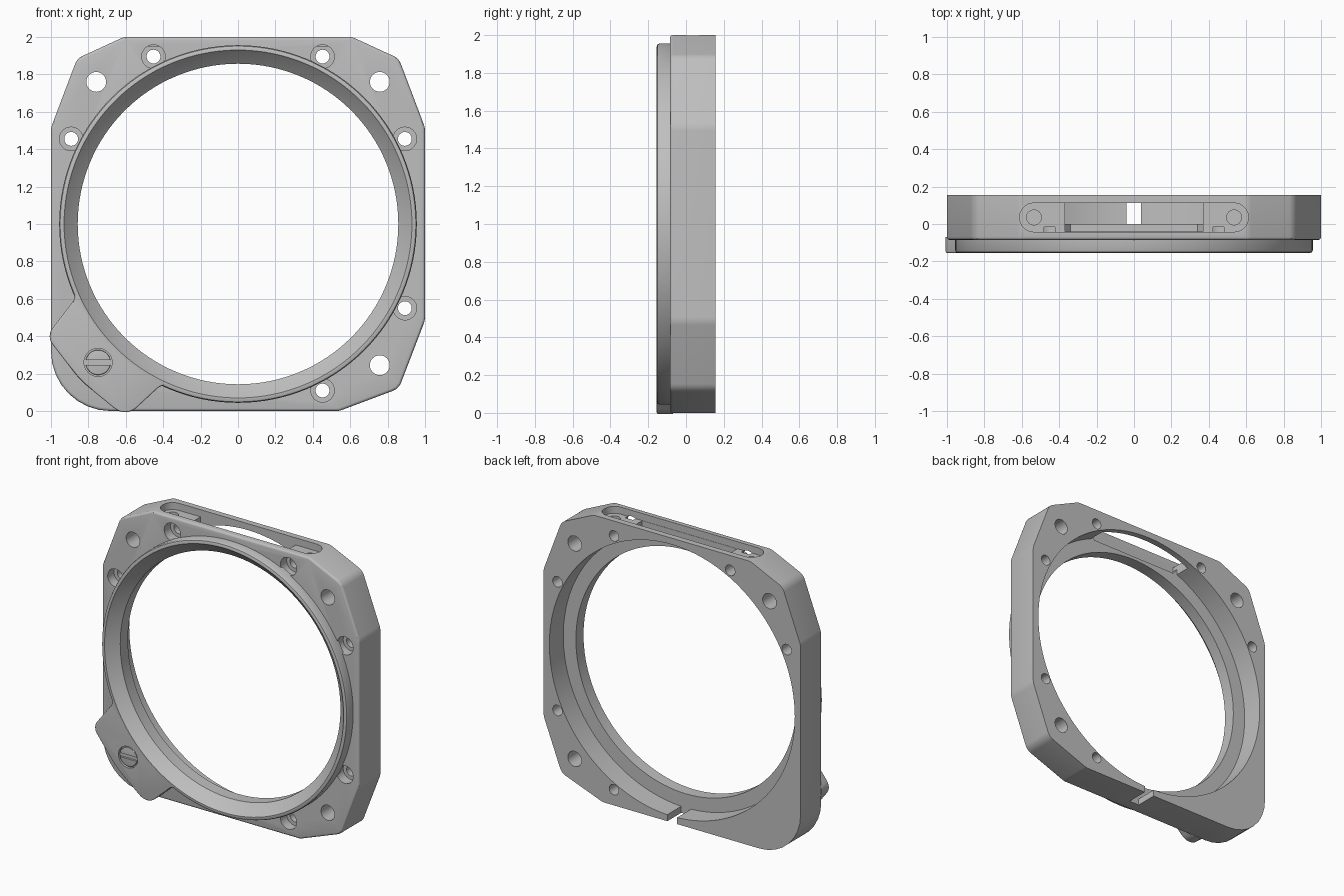
import bpy, bmesh, math
from mathutils import Vector

if "Cube" in bpy.data.objects:
    bpy.data.objects.remove(bpy.data.objects["Cube"], do_unlink=True)

grey = bpy.data.materials.new("satin grey")
grey.use_nodes = True
GREY = (0.52, 0.52, 0.52, 1)
grey.diffuse_color = GREY
grey.node_tree.nodes["Principled BSDF"].inputs["Base Color"].default_value = GREY


def circle(cx, cz, r, n=40):
    return [(cx + r * math.cos(math.tau * i / n), cz + r * math.sin(math.tau * i / n)) for i in range(n)]


def rounded(corners, steps=8):
    """Polygon from (a, b, radius) corners with each corner filleted."""
    pts = []
    for i, (a, b, r) in enumerate(corners):
        p = Vector((a, b))
        u = (Vector(corners[i - 1][:2]) - p).normalized()
        v = (Vector(corners[(i + 1) % len(corners)][:2]) - p).normalized()
        if r == 0:
            pts.append((a, b))
            continue
        half = u.angle(v) / 2
        centre = p + (u + v).normalized() * (r / math.sin(half))
        s = p + u * (r / math.tan(half)) - centre
        e = p + v * (r / math.tan(half)) - centre
        sweep = s.angle_signed(e)
        for k in range(steps + 1):
            t = -sweep * k / steps
            c, n = math.cos(t), math.sin(t)
            pts.append((centre.x + s.x * c - s.y * n, centre.y + s.x * n + s.y * c))
    return pts


def add_object(name, bm):
    bmesh.ops.recalc_face_normals(bm, faces=bm.faces)
    mesh = bpy.data.meshes.new(name)
    bm.to_mesh(mesh)
    bm.free()
    mesh.materials.append(grey)
    ob = bpy.data.objects.new(name, mesh)
    bpy.context.collection.objects.link(ob)
    return ob


def prism(name, pts, lo, hi, axis="y", bevel=0.0):
    """Extrude a profile along y (points are x, z) or z (points are x, y)."""
    bm = bmesh.new()
    place = (lambda p, h: (p[0], h, p[1])) if axis == "y" else (lambda p, h: (p[0], p[1], h))
    front = bm.faces.new([bm.verts.new(place(p, lo)) for p in pts])
    res = bmesh.ops.extrude_face_region(bm, geom=[front], use_keep_orig=True)
    shift = Vector(place((0, 0), hi - lo))
    bmesh.ops.translate(bm, verts=[g for g in res["geom"] if isinstance(g, bmesh.types.BMVert)], vec=shift)
    bmesh.ops.recalc_face_normals(bm, faces=bm.faces)
    if bevel:
        rim = [e for e in bm.edges if all(abs(v.co.y - lo) < 1e-5 for v in e.verts)]
        bmesh.ops.bevel(bm, geom=rim, offset=bevel, segments=3, profile=0.5, affect="EDGES")
    return add_object(name, bm)


def activate(ob):
    bpy.ops.object.select_all(action="DESELECT")
    ob.select_set(True)
    bpy.context.view_layer.objects.active = ob


def cut(target, pts, lo, hi, axis="y"):
    cutter = prism("cutter", pts, lo, hi, axis)
    cutter.hide_render = True
    mod = target.modifiers.new("cut", "BOOLEAN")
    mod.operation, mod.solver, mod.object = "DIFFERENCE", "EXACT", cutter
    activate(target)
    bpy.ops.object.modifier_apply(modifier=mod.name)
    bpy.data.objects.remove(cutter, do_unlink=True)


def box(x0, x1, b0, b1):
    return [(x0, b0), (x1, b0), (x1, b1), (x0, b1)]


def stadium(half, cy, r, n=16):
    return [(s * (half - r) + r * math.cos(a), cy + r * math.sin(a))
            for s, start in ((1, -math.pi / 2), (-1, math.pi / 2))
            for a in (start + math.pi * i / n for i in range(n + 1))]


FRONT, BACK, FACE = -0.085, 0.155, -0.155

# Main plate: chamfered square with one large rounded corner
outline = rounded([(0.61, 2, 0.08), (0.86, 1.885, 0.08), (1, 1.515, 0.12), (1, 0.485, 0.12),
                   (0.86, 0.12, 0.08), (0.54, 0, 0.08), (-1, 0, 0.32), (-1, 1.515, 0.12),
                   (-0.86, 1.885, 0.08), (-0.61, 2, 0.08)])
plate = prism("plate", outline, FRONT, BACK, bevel=0.015)

# Stepped bore
cut(plate, circle(0, 1, 0.857, 128), -0.3, 0.3)
cut(plate, circle(0, 1, 0.955, 128), 0.0, 0.3)

# Counterbored screw holes and plain mounting holes
for x, z in ((-0.452, 1.895), (0.452, 1.895), (-0.892, 1.455), (0.892, 1.455), (0.892, 0.55), (0.452, 0.11)):
    cut(plate, circle(x, z, 0.063, 32), -0.3, -0.015)
    cut(plate, circle(x, z, 0.037, 32), -0.3, 0.3)
for x, z in ((-0.758, 1.76), (0.758, 1.76), (0.758, 0.245)):
    cut(plate, circle(x, z, 0.053, 32), -0.3, 0.3)

# Top slot: shallow recess, two end holes and an opening into the bore
cut(plate, stadium(0.612, 0.035, 0.077), 1.95, 2.1, "z")
for x in (-0.535, 0.535):
    cut(plate, circle(x, 0.035, 0.04, 24), 1.87, 2.1, "z")
cut(plate, box(-0.37, 0.37, 0.0, 0.112), 1.8, 2.1, "z")
cut(plate, [(-0.34, 1.88), (0.34, 1.88), (0.37, 1.92), (0.37, 2.1), (-0.37, 2.1), (-0.37, 1.92)], -0.04, 0.01)

# Slit through the thin bottom rim
cut(plate, box(-0.04, 0.037, -0.1, 0.1), 0.0, 0.3)

# Raised front ring, turned from a profile of (radius, y)
profile = [(0.857, FRONT), (0.922, -0.145), (0.93, FACE), (0.94, FACE), (0.951, -0.151),
           (0.956, -0.14), (0.956, -0.07), (0.87, -0.07)]
bm = bmesh.new()
N = 128
rings = [[bm.verts.new((r * math.cos(math.tau * i / N), y, 1 + r * math.sin(math.tau * i / N)))
          for r, y in profile] for i in range(N)]
for i in range(N):
    a, b = rings[i], rings[(i + 1) % N]
    for j in range(len(profile)):
        k = (j + 1) % len(profile)
        bm.faces.new((a[j], a[k], b[k], b[j]))
ring = add_object("front_ring", bm)

# Corner lug that flows out of the ring
lug_outline = rounded([(-0.3, 0.6, 0), (-0.3, 0.12, 0), (-0.405, 0.145, 0.07), (-0.6, -0.035, 0.09),
                       (-0.845, 0.165, 0.5), (-1.025, 0.40, 0.07), (-0.875, 0.595, 0.07), (-0.86, 0.72, 0)])
lug = prism("corner_lug", lug_outline, FACE, -0.07, bevel=0.008)
cut(lug, circle(0, 1, 0.935, 128), -0.3, 0.3)
SX, SZ = -0.748, 0.26
cut(lug, circle(SX, SZ, 0.075), -0.3, -0.135)

# Slotted screw set in the lug
screw = prism("lug_screw", circle(SX, SZ, 0.067), -0.152, -0.125, bevel=0.004)
cut(screw, box(SX - 0.1, SX + 0.1, SZ - 0.014, SZ + 0.014), -0.3, -0.138)

for ob in (plate, ring, lug, screw):
    activate(ob)
    bpy.ops.object.shade_smooth_by_angle(angle=math.radians(30))
